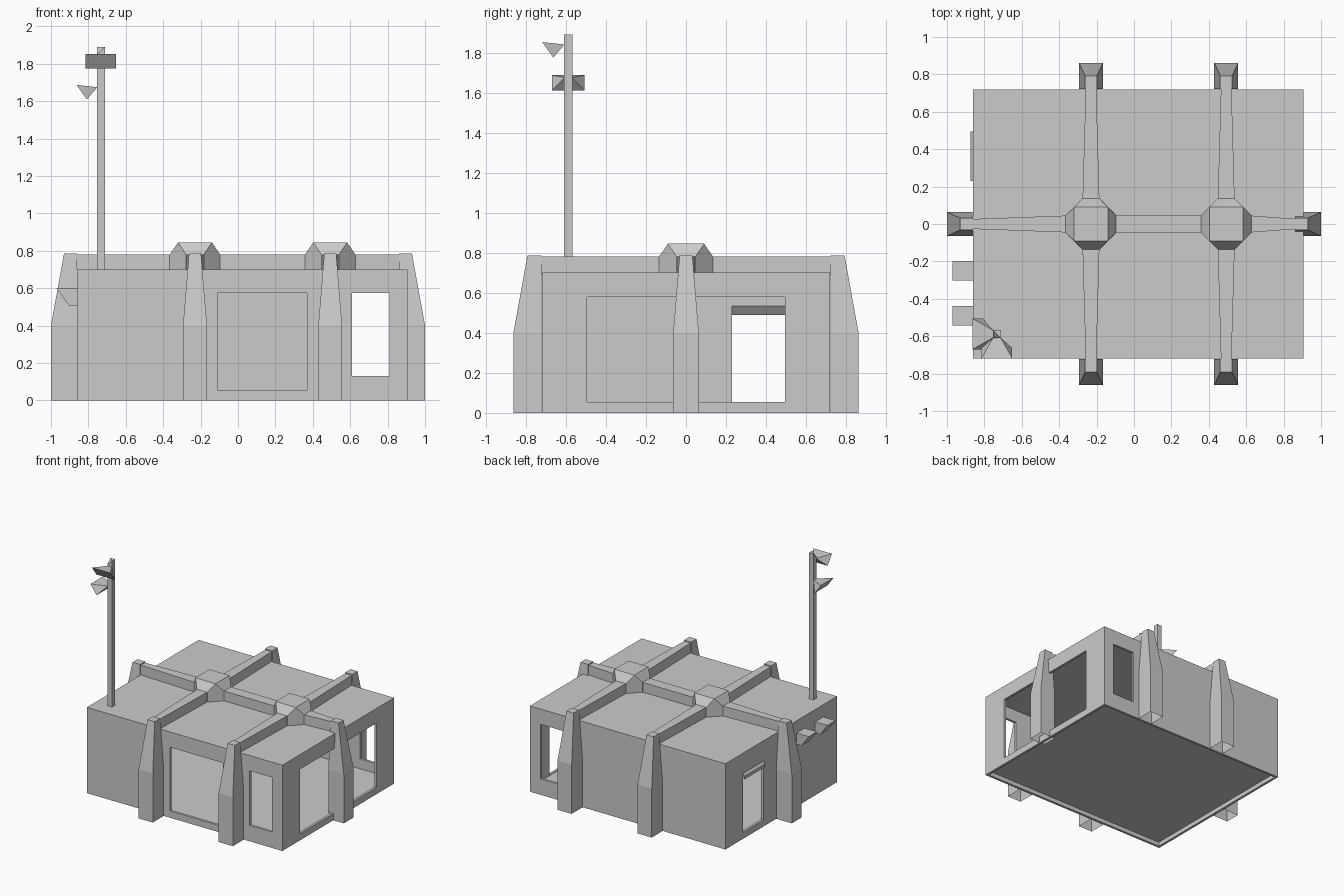
import bpy
import bmesh
from math import radians
from mathutils import Matrix, Vector

cube = bpy.data.objects.get("Cube")
if cube:
    bpy.data.objects.remove(cube, do_unlink=True)

grey = bpy.data.materials.new("plain_grey")
grey.use_nodes = True
colour = (0.6, 0.6, 0.6, 1)
grey.diffuse_color = colour
grey.node_tree.nodes["Principled BSDF"].inputs["Base Color"].default_value = colour


def hull(name, points, open_bottom=False):
    """Convex solid around a few points, optionally without its base."""
    bm = bmesh.new()
    for p in points:
        bm.verts.new(p)
    bmesh.ops.convex_hull(bm, input=bm.verts)
    bmesh.ops.dissolve_limit(bm, angle_limit=radians(1), verts=bm.verts, edges=bm.edges)
    bmesh.ops.recalc_face_normals(bm, faces=bm.faces)
    if open_bottom:
        base = [f for f in bm.faces if f.normal.z < -0.9]
        bmesh.ops.delete(bm, geom=base, context="FACES")
    mesh = bpy.data.meshes.new(name)
    bm.to_mesh(mesh)
    bm.free()
    mesh.materials.append(grey)
    obj = bpy.data.objects.new(name, mesh)
    bpy.context.collection.objects.link(obj)
    return obj


def box(name, xs, ys, zs):
    return hull(name, [(x, y, z) for x in xs for y in ys for z in zs])


def place(obj, x, y, angle=0, z=0):
    obj.data.transform(Matrix.Translation((x, y, z)) @ Matrix.Rotation(radians(angle), 4, "Z"))
    return obj


def cut(target, xs, ys, zs):
    cutter = box("cutter", xs, ys, zs)
    cutter.hide_render = True
    mod = target.modifiers.new("cut", "BOOLEAN")
    mod.operation = "DIFFERENCE"
    mod.solver = "EXACT"
    mod.object = cutter
    bpy.context.view_layer.objects.active = target
    bpy.ops.object.modifier_apply(modifier=mod.name)
    bpy.data.objects.remove(cutter, do_unlink=True)


# Hollow building shell with a raised floor
W, E, D, ROOF = -0.86, 0.905, 0.72, 0.70
T = 0.02
shell = box("building_shell", (W, E), (-D, D), (0, ROOF))
inner_x, inner_y = (W + T, E - T), (-D + T, D - T)
cut(shell, inner_x, inner_y, (0.05, ROOF - T))
cut(shell, inner_x, inner_y, (-0.1, 0.035))

# Openings: wide front, matching corner windows, wide left side, right door
cut(shell, (-0.11, 0.37), (-0.8, -0.65), (0.055, 0.575))
cut(shell, (0.61, 0.81), (-0.8, -0.65), (0.13, 0.575))
cut(shell, (0.61, 0.81), (0.65, 0.8), (0.13, 0.575))
cut(shell, (0.83, 1.0), (-0.495, 0.495), (0.055, 0.58))
cut(shell, (-0.95, -0.8), (0.23, 0.495), (0.055, 0.535))

# Lintel over the right door
lintel = [(x, y, z) for y in (0.23, 0.495)
          for x, z in ((-0.875, 0.49), (-0.875, 0.515), (W, 0.535), (W + T, 0.535))]
hull("door_lintel", lintel)


# Tapered buttress, running outward along +x from its inner face
def buttress(name, x, y, angle):
    pts = []
    for s in (-1, 1):
        pts += [(0, s * 0.064, 0), (0.14, s * 0.064, 0), (0, s * 0.064, 0.4),
                (0.14, s * 0.064, 0.4), (0, s * 0.032, 0.787), (0.07, s * 0.032, 0.787)]
    place(hull(name, pts, open_bottom=True), x, y, angle)


# Roof beam, narrowing from the hub outward
def beam(name, x, y, angle, length, end):
    pts = [(px, s * w, z) for px, w in ((0, 0.045), (length, end))
           for s in (-1, 1) for z in (ROOF - 0.01, 0.78)]
    place(hull(name, pts), x, y, angle)


HUBS = (-0.23, 0.493)
R = 0.135
for side, hx in zip(("right", "left"), HUBS):
    # Octagonal roof hub with a square top
    pts = [(sx * a, sy * b, z) for sx in (-1, 1) for sy in (-1, 1)
           for a, b in ((0.047, R), (R, 0.047)) for z in (ROOF - 0.01, 0.78)]
    pts += [(sx * 0.0905, sy * 0.0905, 0.845) for sx in (-1, 1) for sy in (-1, 1)]
    place(hull(side + "_roof_hub", pts), hx, 0)
    for end, angle, s in (("front", -90, -1), ("back", 90, 1)):
        beam(f"{side}_{end}_beam", hx, s * 0.13, angle, 0.6, 0.028)
        buttress(f"{side}_{end}_buttress", hx, s * 0.722, angle)

beam("middle_beam", HUBS[0], 0, 0, HUBS[1] - HUBS[0], 0.045)
beam("right_beam", HUBS[0] - 0.13, 0, 180, 0.52, 0.026)
beam("left_beam", HUBS[1] + 0.13, 0, 0, 0.26, 0.026)
buttress("right_buttress", -0.86, 0, 180)
buttress("left_buttress", 0.86, 0, 0)

# Mast with a slanted top
PX, PY, H = -0.733, -0.588, 0.021
mast = [(PX + a, PY + b, z) for a in (-H, H) for b in (-H, H)
        for z in (ROOF - 0.01, 1.89 if a > 0 or b > 0 else 1.85)]
hull("mast", mast)

# Floodlights flaring away from the mast
for name, angle, z in (("front_floodlight", -90, 1.84), ("right_floodlight", 180, 1.675)):
    pts = [(x, s * w, dz) for s in (-1, 1)
           for x, w, dz in ((0.018, 0.018, 0), (0.13, 0.082, 0.012), (0.075, 0.082, -0.065))]
    place(hull(name, pts), PX, PY, angle, z)

# Wall lamps on the right side
for name, y in (("rear_wall_lamp", -0.25), ("front_wall_lamp", -0.49)):
    hull(name, [(x, y + s * 0.052, z) for s in (-1, 1)
                for x, z in ((W, 0.6), (-0.97, 0.6), (W, 0.508), (-0.905, 0.508))])
